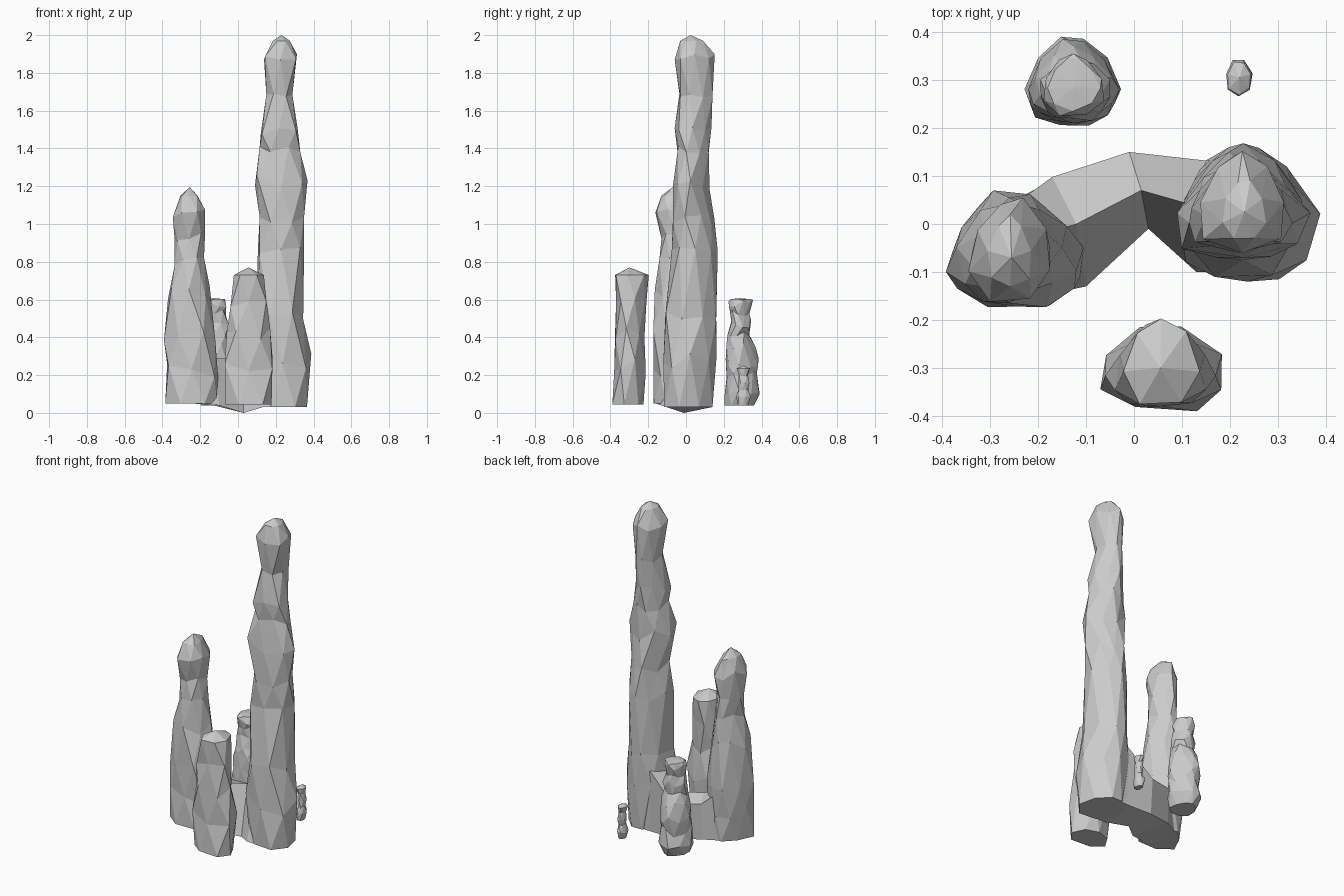
import bpy, bmesh, math, random


def make(name, verts, faces):
    mesh = bpy.data.meshes.new(name)
    mesh.from_pydata(verts, [], faces)
    bm = bmesh.new()
    bm.from_mesh(mesh)
    bmesh.ops.recalc_face_normals(bm, faces=bm.faces)
    bm.to_mesh(mesh)
    bm.free()
    obj = bpy.data.objects.new(name, mesh)
    bpy.context.collection.objects.link(obj)
    return obj


def pillar(name, rings, apex, sides=8, seed=1, rough=0.14, taper=0.3):
    """Loft jagged rings (z, x0, x1, y0, y1), broad in front and narrow behind, up to an apex."""
    rnd = random.Random(seed)
    verts, faces = [], []
    last = len(rings) - 1
    for i, (z, x0, x1, y0, y1) in enumerate(rings):
        pts = []
        for k in range(sides):
            a = math.tau * (k + 0.5 * ((i + 1) % 2)) / sides - math.pi / 2
            r = 1 - rnd.uniform(0, rough)
            c, s = math.cos(a), math.sin(a)
            pts.append((r * c * (1 - taper * s), r * s))
        lx, hx = min(p[0] for p in pts), max(p[0] for p in pts)
        ly, hy = min(p[1] for p in pts), max(p[1] for p in pts)
        wob = 0.0 if i in (0, last) else 0.15 * (x1 - x0)
        for px, py in pts:
            verts.append((x0 + (x1 - x0) * (px - lx) / (hx - lx),
                          y0 + (y1 - y0) * (py - ly) / (hy - ly),
                          z + rnd.uniform(-wob, wob)))
    for i in range(last):
        for k in range(sides):
            n = (k + 1) % sides
            a, b = i * sides + k, i * sides + n
            c, d = (i + 1) * sides + k, (i + 1) * sides + n
            if i % 2:
                faces += [(a, b, c), (b, d, c)]
            else:
                faces += [(a, b, d), (a, d, c)]
    faces.append(tuple(reversed(range(sides))))
    verts.append(apex)
    tip, top = len(verts) - 1, last * sides
    faces += [(top + k, top + (k + 1) % sides, tip) for k in range(sides)]
    return make(name, verts, faces)


# Tallest spire
pillar("tall_spire", [
    (0.03, 0.105, 0.365, -0.115, 0.14), (0.28, 0.09, 0.388, -0.12, 0.162),
    (0.5, 0.10, 0.345, -0.11, 0.16), (0.84, 0.105, 0.35, -0.075, 0.168),
    (1.02, 0.115, 0.35, -0.07, 0.15), (1.22, 0.09, 0.368, -0.07, 0.125),
    (1.38, 0.115, 0.33, -0.045, 0.12), (1.5, 0.12, 0.315, -0.06, 0.135),
    (1.68, 0.15, 0.288, -0.035, 0.14), (1.88, 0.138, 0.312, -0.06, 0.152),
    (1.97, 0.185, 0.275, -0.03, 0.09)], (0.23, 0.025, 2.0), seed=3)

# Middle spire
pillar("middle_spire", [
    (0.05, -0.385, -0.11, -0.173, 0.05), (0.22, -0.375, -0.105, -0.172, 0.06),
    (0.4, -0.392, -0.12, -0.173, 0.07), (0.64, -0.37, -0.15, -0.165, 0.055),
    (0.8, -0.335, -0.18, -0.14, 0.04), (0.93, -0.335, -0.175, -0.13, 0.04),
    (1.06, -0.345, -0.175, -0.162, 0.055), (1.15, -0.305, -0.215, -0.13, 0.02)],
    (-0.255, -0.07, 1.195), seed=5)

# Short front stump
pillar("front_stump", [
    (0.045, -0.065, 0.178, -0.39, -0.225), (0.25, -0.07, 0.183, -0.38, -0.213),
    (0.42, -0.06, 0.17, -0.375, -0.22), (0.58, -0.04, 0.15, -0.37, -0.21),
    (0.73, -0.022, 0.137, -0.375, -0.197)], (0.055, -0.30, 0.77), sides=7, seed=8)

# Knobbly back stump
pillar("back_stump", [
    (0.04, -0.195, -0.055, 0.205, 0.36), (0.1, -0.228, -0.027, 0.205, 0.39),
    (0.19, -0.215, -0.04, 0.215, 0.375), (0.27, -0.22, -0.03, 0.21, 0.385),
    (0.35, -0.21, -0.045, 0.215, 0.37), (0.41, -0.195, -0.055, 0.22, 0.335),
    (0.47, -0.195, -0.05, 0.24, 0.345), (0.53, -0.185, -0.065, 0.235, 0.335),
    (0.58, -0.188, -0.062, 0.225, 0.355), (0.602, -0.18, -0.07, 0.235, 0.345)],
    (-0.125, 0.285, 0.607), sides=9, seed=11, rough=0.1)

# Tiny back pebble column
pillar("tiny_stump", [
    (0.04, 0.2, 0.24, 0.275, 0.33), (0.08, 0.192, 0.247, 0.266, 0.342),
    (0.12, 0.203, 0.24, 0.278, 0.33), (0.16, 0.2, 0.246, 0.275, 0.335),
    (0.2, 0.2, 0.238, 0.28, 0.328), (0.235, 0.195, 0.243, 0.268, 0.338)],
    (0.22, 0.305, 0.25), sides=7, seed=13, taper=0.1)

# Bent ridge joining the two spires: front foot, front crest, back crest, back foot
sections = [
    [(-0.25, -0.16, 0.05), (-0.25, -0.04, 0.34), (-0.25, 0.04, 0.34), (-0.25, 0.05, 0.05)],
    [(-0.10, -0.13, 0.04), (-0.12, 0.00, 0.29), (-0.17, 0.098, 0.27), (-0.17, 0.09, 0.05)],
    [(0.03, -0.01, 0.0), (0.015, 0.07, 0.29), (-0.01, 0.15, 0.25), (-0.01, 0.135, 0.03)],
    [(0.13, -0.10, 0.03), (0.12, 0.04, 0.40), (0.15, 0.132, 0.40), (0.16, 0.13, 0.03)],
    [(0.24, -0.10, 0.03), (0.24, 0.02, 0.40), (0.24, 0.13, 0.40), (0.24, 0.13, 0.03)]]
verts = [v for s in sections for v in s]
faces = [(i * 4 + k, i * 4 + (k + 1) % 4, i * 4 + 4 + (k + 1) % 4, i * 4 + 4 + k)
         for i in range(4) for k in range(4)]
make("joining_ridge", verts, faces + [(0, 1, 2, 3), (19, 18, 17, 16)])
